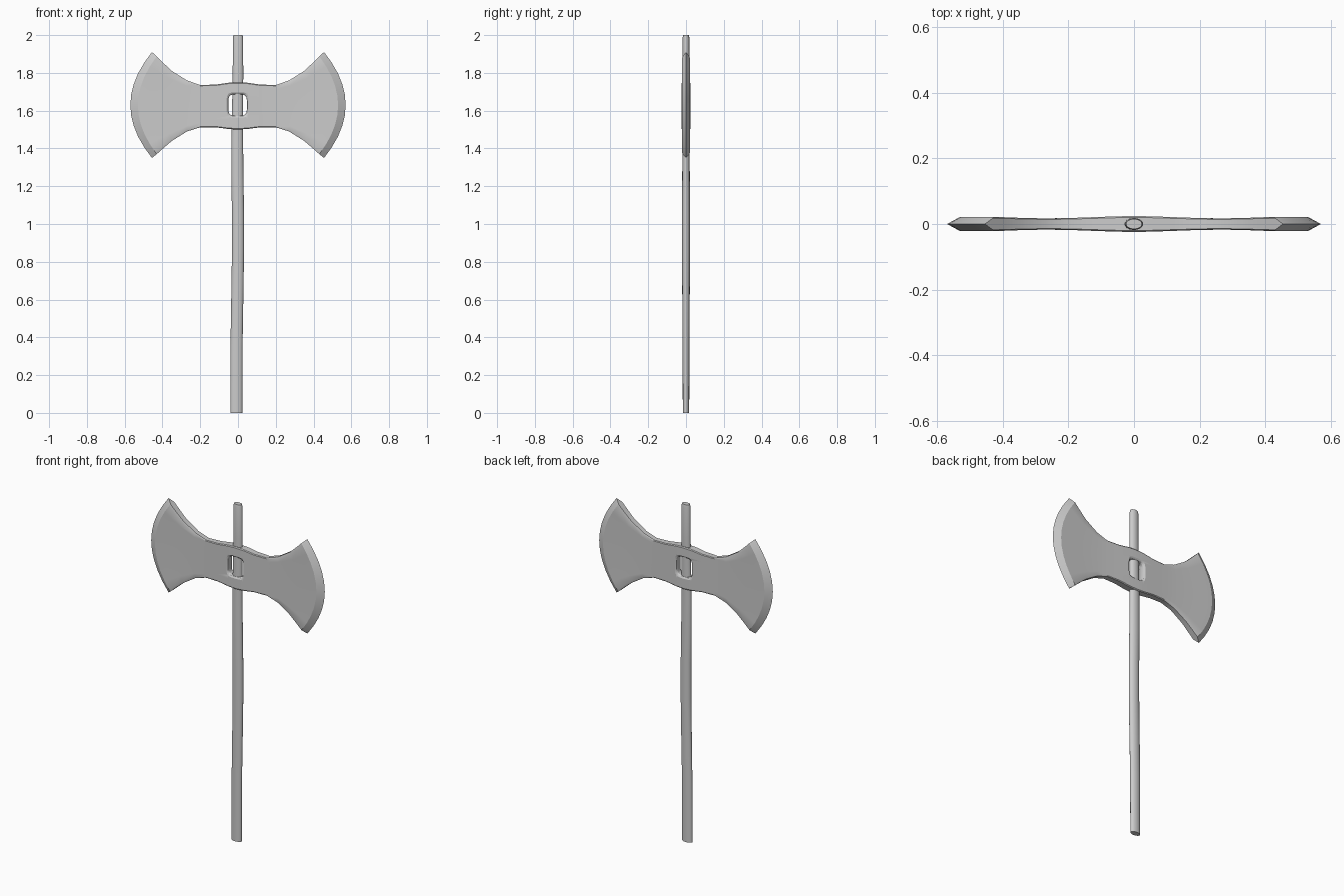
import bpy, bmesh, math

if "Cube" in bpy.data.objects:
    bpy.data.objects.remove(bpy.data.objects["Cube"])

grey = bpy.data.materials.new("plain grey")
grey.diffuse_color = (0.6, 0.6, 0.6, 1)
grey.use_nodes = True
grey.node_tree.nodes["Principled BSDF"].inputs["Base Color"].default_value = grey.diffuse_color


def finish(name, bm, angle=30):
    bmesh.ops.remove_doubles(bm, verts=bm.verts, dist=1e-5)
    bmesh.ops.recalc_face_normals(bm, faces=bm.faces)
    me = bpy.data.meshes.new(name)
    bm.to_mesh(me)
    bm.free()
    me.materials.append(grey)
    ob = bpy.data.objects.new(name, me)
    bpy.context.collection.objects.link(ob)
    return ob


def smooth(ob, angle):
    bpy.ops.object.select_all(action='DESELECT')
    ob.select_set(True)
    bpy.context.view_layer.objects.active = ob
    bpy.ops.object.shade_smooth_by_angle(angle=math.radians(angle))


def loft(name, rings):
    """Skin equal-length rings of points and cap both ends."""
    bm = bmesh.new()
    vs = [[bm.verts.new(p) for p in r] for r in rings]
    n = len(vs[0])
    for a, b in zip(vs, vs[1:]):
        for i in range(n):
            bm.faces.new((a[i], a[(i + 1) % n], b[(i + 1) % n], b[i]))
    bm.faces.new(vs[0])
    bm.faces.new(vs[-1])
    return finish(name, bm)


def turn(n):
    return [2 * math.pi * i / n for i in range(n)]


# Handle: slightly bowed oval shaft (z, centre x, half width, half depth)
shaft = [(0, -0.009, .032, .017), (.35, -.008, .032, .018), (.65, -.003, .032, .020),
         (.85, 0, .032, .021), (1.05, 0, .032, .021), (1.25, -.003, .032, .020),
         (1.45, -.004, .031, .019), (1.63, -.002, .029, .018), (1.8, 0, .028, .018),
         (1.985, 0, .027, .018), (2, 0, .024, .015)]
handle = loft("handle", [[(cx + rx * math.cos(a), ry * math.sin(a), z) for a in turn(24)]
                         for z, cx, rx, ry in shaft])
smooth(handle, 40)

# Double-bladed head: (x, top z, bottom z, half thickness, outward bow of the column)
half = [(0, 1.75, 1.50, .024, 0), (.05, 1.748, 1.503, .0235, 0), (.12, 1.738, 1.512, .021, 0),
        (.2, 1.736, 1.512, .018, 0), (.27, 1.76, 1.49, .017, .02), (.35, 1.81, 1.44, .019, .05),
        (.40, 1.857, 1.397, .021, .08), (.43, 1.887, 1.370, .022, .10),
        (.455, 1.91, 1.35, 0, .115)]
cols = [(-1, c) for c in half[:0:-1]] + [(1, c) for c in half]
rows = [-1, -.96, -.8, -.6, -.4, -.2, 0, .2, .4, .6, .8, .96, 1]
bm = bmesh.new()
sheets = []
for side in (-1, 1):
    sheet = []
    for s, (x, zt, zb, y, bow) in cols:
        sheet.append([bm.verts.new((s * (x + bow * (1 - v * v)),
                                    side * y * (.82 if abs(v) == 1 else 1),
                                    (zt + zb) / 2 + v * (zt - zb) / 2)) for v in rows])
    sheets.append(sheet)
    for a, b in zip(sheet, sheet[1:]):
        for j in range(len(rows) - 1):
            bm.faces.new((a[j], b[j], b[j + 1], a[j + 1]))
front, back = sheets
for i in range(len(cols) - 1):
    for j in (0, -1):
        bm.faces.new((front[i][j], front[i + 1][j], back[i + 1][j], back[i][j]))
head = finish("axe_head", bm)

# Window through the head with softly flared rims


def window(y, k):
    pts = []
    for a in turn(40):
        c, s = math.cos(a), math.sin(a)
        pts.append((-.002 + (.049 + k) * math.copysign(abs(c) ** .45, c), y,
                    1.63 + (.056 + k) * math.copysign(abs(s) ** .45, s)))
    return pts


cutter = loft("window_cutter", [window(y, k) for y, k in (
    (-.03, .022), (-.024, .011), (-.019, .003), (-.013, 0),
    (.013, 0), (.019, .003), (.024, .011), (.03, .022))])
mod = head.modifiers.new("window", 'BOOLEAN')
mod.operation = 'DIFFERENCE'
mod.solver = 'EXACT'
mod.object = cutter
bpy.context.view_layer.objects.active = head
bpy.ops.object.modifier_apply(modifier=mod.name)
bpy.data.objects.remove(cutter)
smooth(head, 28)
